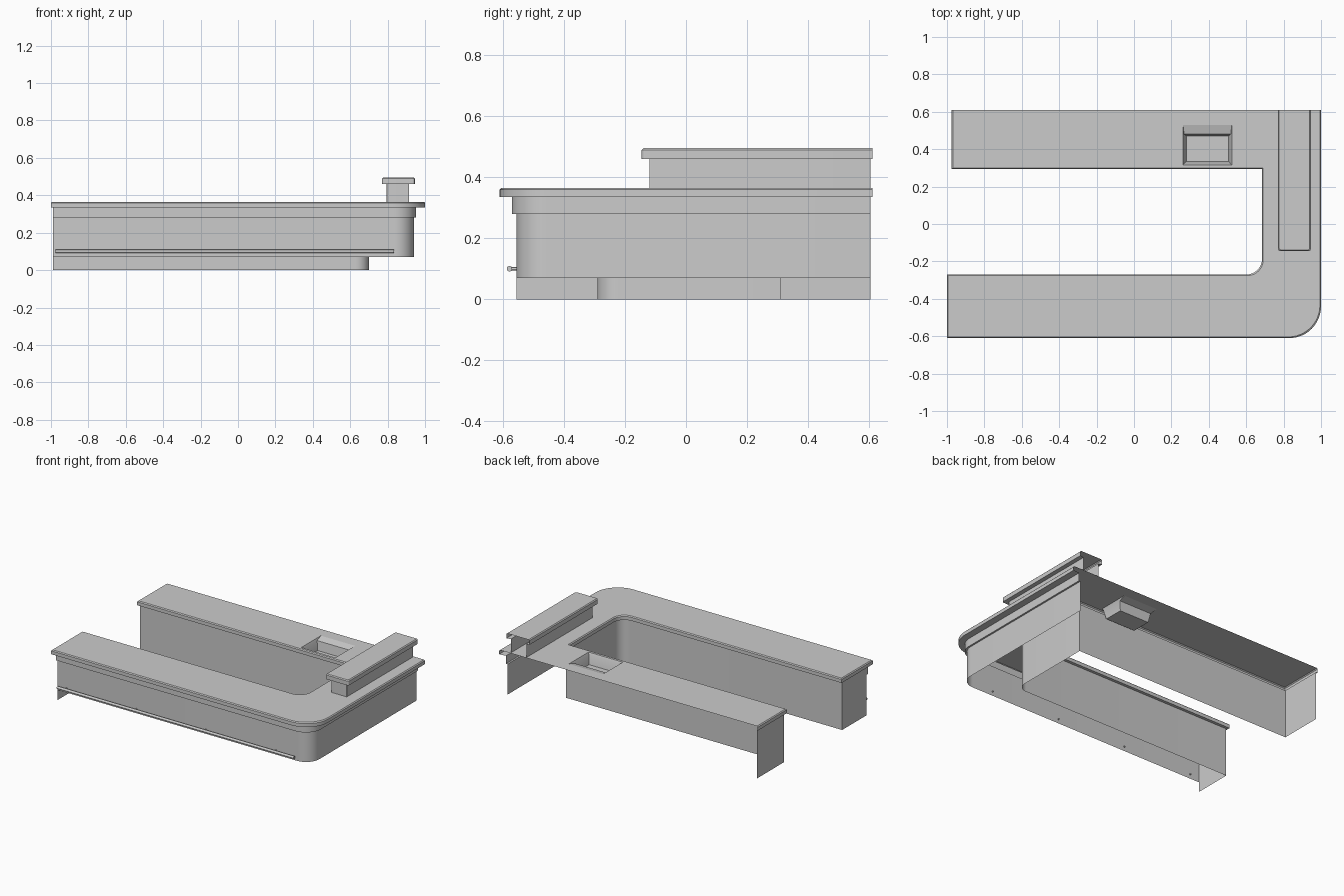
import bpy, bmesh, math
from mathutils import Vector

if "Cube" in bpy.data.objects:
    bpy.data.objects.remove(bpy.data.objects["Cube"])


def path(corners, z=0.0, seg=12):
    """Open path from (x, y[, radius]) corners, rounding those with a radius."""
    pts = []
    for i, c in enumerate(corners):
        p = Vector(c[:2])
        if len(c) < 3:
            pts.append(p)
            continue
        u = (Vector(corners[i - 1][:2]) - p).normalized()
        v = (Vector(corners[i + 1][:2]) - p).normalized()
        centre = p + (u + v) * c[2]
        for k in range(seg + 1):
            a = k / seg * math.pi / 2
            pts.append(centre - v * c[2] * math.cos(a) - u * c[2] * math.sin(a))
    return [(p.x, p.y, z) for p in pts]


def inset(corners, d):
    """Shift an orthogonal corner path to its right by d, except its end caps."""
    out = []
    for i, c in enumerate(corners):
        p = Vector(c[:2])
        for a, b in ((i - 1, i), (i, i + 1)):
            if a >= 0 and b < len(corners):
                e = (Vector(corners[b][:2]) - Vector(corners[a][:2])).normalized()
                p += Vector((e.y, -e.x)) * d
        out.append((p.x, p.y) + tuple(c[2:]))
    return out


def loft(bm, rings, closed=False):
    """Skin rings of equal length, bottom to top; returns the last ring."""
    rows = [[bm.verts.new(p) for p in r] for r in rings]
    n = len(rows[0])
    for a, b in zip(rows, rows[1:]):
        for i in range(n if closed else n - 1):
            j = (i + 1) % n
            bm.faces.new((a[i], b[i], b[j], a[j]))
    return rows


def finish(bm, name, merge=True):
    if merge:
        bmesh.ops.remove_doubles(bm, verts=bm.verts, dist=1e-5)
    me = bpy.data.meshes.new(name)
    bm.to_mesh(me)
    bm.free()
    ob = bpy.data.objects.new(name, me)
    bpy.context.collection.objects.link(ob)
    bpy.ops.object.select_all(action='DESELECT')
    ob.select_set(True)
    bpy.context.view_layer.objects.active = ob
    bpy.ops.object.shade_smooth_by_angle(angle=math.radians(30))
    return ob


def slab(name, edge, under, z0, z1, hole=None):
    """Top skin with chamfered rim and a lip running back to the wall below."""
    bm = bmesh.new()
    ch = 0.006
    top = loft(bm, [path(under, z0), path(edge, z0), path(edge, z1 - ch),
                    path(inset(edge, ch), z1)])[-1]
    loops = [top]
    if hole:
        loops.append([bm.verts.new(p) for p in hole])
    edges = []
    for l in loops:
        for i, v in enumerate(l):
            w = l[(i + 1) % len(l)]
            edges.append(bm.edges.get((v, w)) or bm.edges.new((v, w)))
    bmesh.ops.triangle_fill(bm, use_beauty=True, edges=edges, normal=(0, 0, 1))
    return finish(bm, name)


def rect(x0, x1, y0, y1, z):
    return [(x0, y0, z), (x1, y0, z), (x1, y1, z), (x0, y1, z)]


# U-shaped plans, running from the back right round to the back left (back is open)
inner = [(-0.99, -0.29), (0.70, -0.29, 0.07), (0.70, 0.31), (-0.965, 0.31), (-0.965, 0.605)]
counter = [(1.0, 0.61), (1.0, -0.61, 0.17), (-1.0, -0.61), (-1.0, -0.27),
           (0.685, -0.27, 0.085), (0.685, 0.293), (-0.975, 0.293), (-0.975, 0.61)]
frieze = [(0.952, 0.605), (0.952, -0.57, 0.115), (-0.99, -0.57), (-0.99, -0.555)]
wall = [(0.94, 0.605), (0.94, -0.555, 0.10), (-0.99, -0.555), (-0.99, -0.555)]

# Sink: shallow back ledge falling into a tapered bowl
sink_rings = [rect(0.28, 0.505, 0.335, 0.47, 0.29),
              rect(0.268, 0.517, 0.322, 0.48, 0.352),
              rect(0.262, 0.523, 0.316, 0.53, 0.365)]
bm = bmesh.new()
rows = loft(bm, sink_rings[:], closed=True)
bm.faces.new(rows[0])
bmesh.ops.reverse_faces(bm, faces=[f for f in bm.faces if f.normal.z < 0])
finish(bm, "sink")

# Countertop
slab("countertop", counter, frieze[:3] + inner, 0.335, 0.365, sink_rings[-1])

# Outer wall with the stepped-out frieze
bm = bmesh.new()
loft(bm, [path(wall, 0.07), path(wall, 0.28)])
finish(bm, "outer_wall")
bm = bmesh.new()
loft(bm, [path(wall, 0.28), path(frieze, 0.28), path(frieze, 0.335)])
finish(bm, "frieze")

# Inner wall with the end panels of both arms, down to the floor
bm = bmesh.new()
inner_run = [(-0.99, -0.555)] + inner
loft(bm, [path(inner_run, 0.0), path(inner_run, 0.335)])
finish(bm, "inner_wall")

# Raised shelf on its hollow riser
shelf = [(0.945, 0.61), (0.945, -0.145, 0.012), (0.77, -0.145, 0.012), (0.77, 0.61)]
riser = [(0.915, 0.605), (0.915, -0.12, 0.004), (0.795, -0.12, 0.004), (0.795, 0.605)]
slab("raised_shelf", shelf, riser, 0.46, 0.495)
bm = bmesh.new()
loft(bm, [path(riser, 0.365), path(riser, 0.46)])
finish(bm, "shelf_riser")


# Foot rail and its brackets
def rod(name, centre, radius, length, rot):
    bpy.ops.mesh.primitive_cylinder_add(vertices=16, radius=radius, depth=length,
                                        location=centre, rotation=rot)
    bpy.context.object.name = name
    bpy.ops.object.shade_smooth_by_angle(angle=math.radians(30))


rod("foot_rail", (-0.07, -0.578, 0.1), 0.009, 1.81, (0, math.pi / 2, 0))
for i in range(4):
    rod(f"rail_bracket_{i + 1}", (-0.92 + 0.533 * i, -0.563, 0.1), 0.005, 0.03,
        (math.pi / 2, 0, 0))
